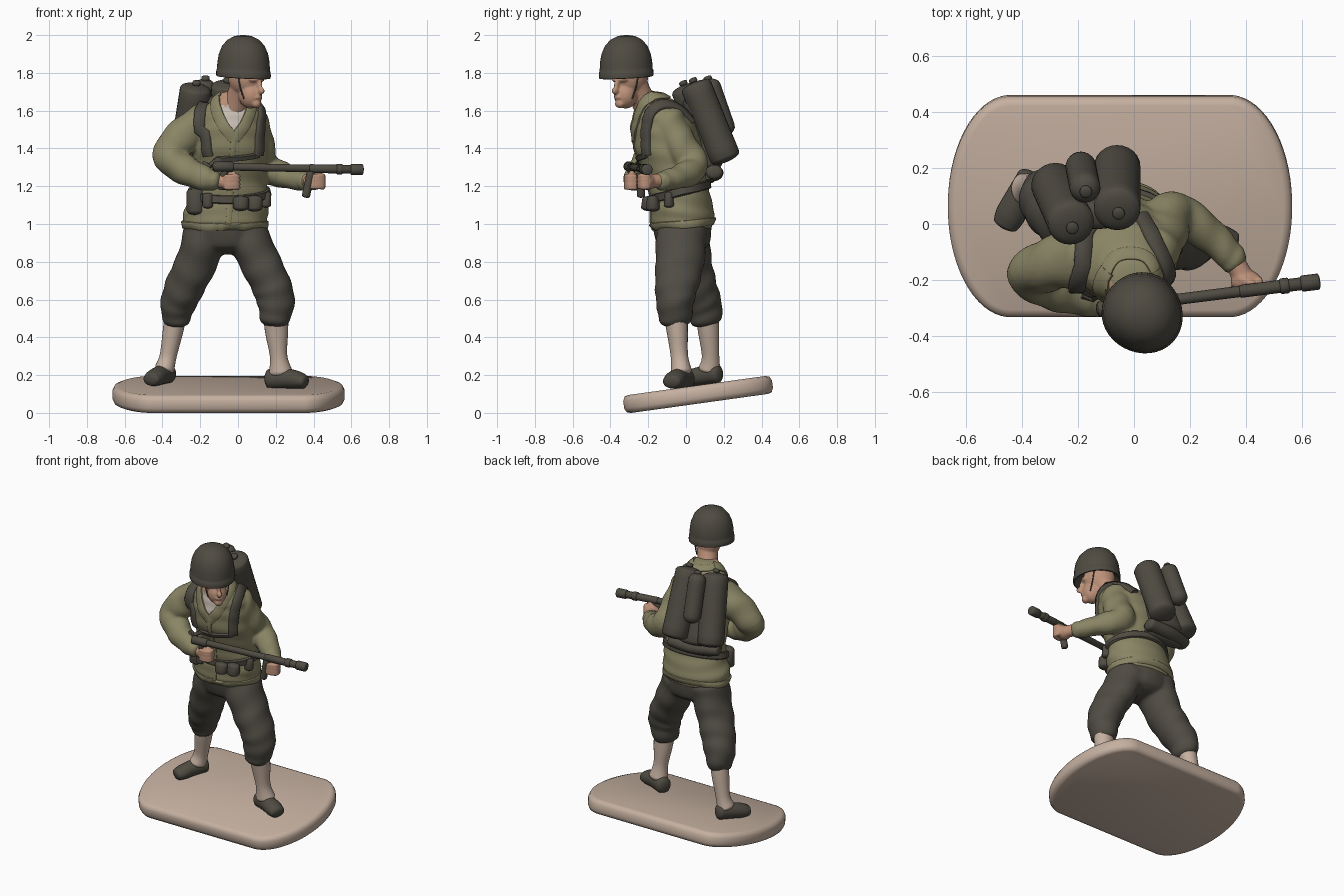
import bpy, bmesh, math
from mathutils import Vector, Matrix
from mathutils.bvhtree import BVHTree

if "Cube" in bpy.data.objects:
    bpy.data.objects.remove(bpy.data.objects["Cube"])


def material(name, r, g, b):
    m = bpy.data.materials.new(name)
    lin = [((c / 255 + 0.055) / 1.055) ** 2.4 for c in (r, g, b)]
    m.diffuse_color = (*lin, 1)
    m.use_nodes = True
    m.node_tree.nodes["Principled BSDF"].inputs["Base Color"].default_value = m.diffuse_color
    return m


TAN = material("tan", 197, 176, 160)
OLIVE = material("olive cloth", 138, 133, 101)
DARK = material("dark gear", 79, 75, 66)
TROUSER = material("dark trousers", 80, 76, 68)
SKIN = material("skin", 188, 145, 121)
SHIRT = material("undershirt", 205, 194, 184)


def finish(name, bm, mats, angle=50):
    bmesh.ops.recalc_face_normals(bm, faces=bm.faces)
    me = bpy.data.meshes.new(name)
    bm.to_mesh(me)
    bm.free()
    me.shade_smooth()
    me.set_sharp_from_angle(angle=math.radians(angle))
    for m in mats:
        me.materials.append(m)
    ob = bpy.data.objects.new(name, me)
    bpy.context.collection.objects.link(ob)
    return ob


def skin_rings(bm, rings, closed=False):
    vs = [[bm.verts.new(p) for p in r] for r in rings]
    n = len(vs[0])
    for i in range(len(vs) if closed else len(vs) - 1):
        a, b = vs[i], vs[(i + 1) % len(vs)]
        for j in range(n):
            bm.faces.new((a[j], a[(j + 1) % n], b[(j + 1) % n], b[j]))
    if not closed:
        bm.faces.new(vs[0])
        bm.faces.new(vs[-1])


def spline(pts, steps, closed=False):
    """Catmull-Rom through points of any dimension."""
    n, out = len(pts), []
    get = (lambda i: pts[i % n]) if closed else (lambda i: pts[min(max(i, 0), n - 1)])
    for i in range(n if closed else n - 1):
        for k in range(steps):
            t = k / steps
            out.append([0.5 * (2 * b + (c - a) * t + (2 * a - 5 * b + 4 * c - d) * t * t
                               + (3 * b - a - 3 * c + d) * t ** 3)
                        for a, b, c, d in zip(get(i - 1), get(i), get(i + 1), get(i + 2))])
    return out if closed else out + [list(pts[-1])]


def tube(name, pts, mat, ref=(0, 1, 0), level=False, cap=0.5, wrinkle=0, sides=24, steps=6):
    """Loft of ellipses (x, y, z, ra, rb) with rounded ends."""
    pts = [p if len(p) == 5 else (*p, p[3]) for p in pts]
    s = spline(pts, steps)
    c = [Vector(p[:3]) for p in s]
    sec = []
    for i, p in enumerate(s):
        t = (c[min(i + 1, len(c) - 1)] - c[max(i - 1, 0)]).normalized()
        sec.append((c[i], Vector((0, 0, 1)) if level else t, p[3], p[4], i))
    def ends(e, sign):
        o, t, a, b, i = e
        if level:
            sign *= math.copysign(1, c[-1].z - c[0].z)
        k = min(a, b) * cap
        return [(o + t * sign * k * math.sin(q), t, a * math.cos(q), b * math.cos(q), i)
                for q in (0.4, 0.8, 1.15, 1.45)]
    sec = ends(sec[0], -1)[::-1] + sec + ends(sec[-1], 1)
    rings = []
    for o, t, a, b, i in sec:
        u = t.cross(Vector(ref)).normalized()
        v = u.cross(t)
        ring = []
        for j in range(sides):
            q = 2 * math.pi * j / sides
            w = 1 + wrinkle * (math.sin(i * 1.15 + 2 * math.sin(q)) + 0.6 * math.sin(3 * q + i * 0.4))
            ring.append(o + u * a * w * math.cos(q) + v * b * w * math.sin(q))
        rings.append(ring)
    bm = bmesh.new()
    skin_rings(bm, rings)
    return finish(name, bm, [mat])


def blob(name, pos, rad, mat, turn=0):
    bm = bmesh.new()
    mx = Matrix.Translation(pos) @ Matrix.Rotation(turn, 4, 'Z') @ Matrix.Diagonal((*rad, 1))
    bmesh.ops.create_uvsphere(bm, u_segments=24, v_segments=14, radius=1, matrix=mx)
    return finish(name, bm, [mat])


def fuse(name, parts, mats, voxel, rule=None):
    """Melt parts into one smooth skin."""
    bm = bmesh.new()
    for p in parts:
        bm.from_mesh(p.data)
        bpy.data.objects.remove(p)
    tmp = finish("tmp", bm, [])
    r = tmp.modifiers.new("melt", 'REMESH')
    r.mode, r.voxel_size = 'VOXEL', voxel
    sm = tmp.modifiers.new("soften", 'SMOOTH')
    sm.factor, sm.iterations = 0.5, 5
    me = bpy.data.meshes.new_from_object(tmp.evaluated_get(bpy.context.evaluated_depsgraph_get()))
    bpy.data.objects.remove(tmp)
    bm = bmesh.new()
    bm.from_mesh(me)
    for f in bm.faces:
        f.material_index = rule(f) if rule else 0
    return finish(name, bm, mats, 180)


def tree_of(ob):
    return BVHTree.FromPolygons([v.co for v in ob.data.vertices], [p.vertices for p in ob.data.polygons])


def strap(name, pts, width, mat, tree, thick=0.014, closed=False):
    """Flat band that follows a surface."""
    hits = [tree.find_nearest(Vector(p))[:2] for p in spline(pts, 6, closed)]
    rings, n = [], len(hits)
    for i, (o, nor) in enumerate(hits):
        nxt, prv = (hits[(i + 1) % n], hits[i - 1]) if closed else (hits[min(i + 1, n - 1)], hits[max(i - 1, 0)])
        nor = (nor * 2 + nxt[1] + prv[1]).normalized()
        s = (nxt[0] - prv[0]).cross(nor).normalized() * width / 2
        rings.append([o - s - nor * .012, o - s + nor * thick * .6, o - s * .8 + nor * thick,
                      o + s * .8 + nor * thick, o + s + nor * thick * .6, o + s - nor * .012])
    bm = bmesh.new()
    skin_rings(bm, rings, closed)
    return finish(name, bm, [mat])


# tilted base slab with rounded corners
rings = []
for d, z in ((.03, -.048), (.01, -.041), (0, -.02), (0, .02), (.01, .041), (.03, .048)):
    ring = []
    for j in range(64):
        q = 2 * math.pi * (j + .5) / 64
        ring.append(Vector((math.copysign(.39, math.cos(q)) + (.225 - d) * math.cos(q), (.398 - d) * math.sin(q), z)))
    rings.append([Matrix.Rotation(math.radians(7.9), 3, 'X') @ p + Vector((-.05, .064, .0975)) for p in ring])
bm = bmesh.new()
skin_rings(bm, rings)
finish("base", bm, [TAN])

# trousers, bloused above the shins
fuse("trousers", [
    tube("hips", [(-.07, -.02, 1.06, .2, .15), (-.068, -.02, .98, .215, .155), (-.06, -.015, .91, .2, .145)], TROUSER, level=True),
    tube("leg", [(.04, -.02, .95, .115, .135), (.115, -.035, .8, .108, .13), (.18, -.05, .67, .105, .115),
                 (.2, -.058, .58, .1, .1), (.192, -.058, .49, .078, .088)], TROUSER, wrinkle=.03),
    tube("leg", [(-.17, -.01, .95, .12, .14), (-.22, .01, .8, .11, .125), (-.28, .05, .67, .105, .115),
                 (-.32, .09, .57, .094, .103), (-.326, .107, .49, .072, .086)], TROUSER, wrinkle=.03)], [TROUSER], .011)

# leggings and shoes
tube("left_legging", [(.2, -.055, .52, .068, .065), (.205, -.045, .42, .06, .055), (.215, -.035, .3, .046, .046), (.225, -.025, .22, .062, .056)], TAN)
tube("right_legging", [(-.328, .11, .53, .06, .062), (-.345, .12, .43, .054, .056), (-.37, .13, .3, .045, .046), (-.388, .125, .235, .052, .058)], TAN)
tube("left_shoe", [(.17, .0, .18, .05, .054), (.25, -.035, .182, .05, .053), (.31, -.06, .175, .056, .048), (.35, -.075, .165, .05, .037)], DARK, ref=(0, 0, 1))
tube("right_shoe", [(-.37, .165, .208, .048, .05), (-.41, .095, .2, .05, .05), (-.44, .035, .187, .054, .045), (-.458, .0, .178, .047, .036)], DARK, ref=(0, 0, 1))

# jacket with sleeves; the open neck shows shirt and skin
torso = tube("torso", [(-.068, -.02, .985, .217, .16), (-.065, -.02, 1.05, .226, .17), (-.05, -.03, 1.15, .208, .16),
                       (-.045, -.05, 1.25, .198, .16), (-.04, -.09, 1.38, .198, .178), (-.04, -.11, 1.5, .195, .172),
                       (-.035, -.13, 1.58, .178, .145), (-.025, -.16, 1.645, .125, .11), (-.015, -.195, 1.69, .08, .072)],
             OLIVE, level=True, cap=.2, wrinkle=.014, sides=36)
torso_tree = tree_of(torso)


def neckline(f):
    c = f.calc_center_median()
    if f.normal.y < -.1 and c.y < -.2 and abs(c.x + .02) < (c.z - 1.46) * .5 and c.z > 1.46:
        return 2 if c.z > 1.625 else 1
    return 0


jacket = fuse("jacket", [
    torso,
    tube("sleeve", [(-.17, -.12, 1.54, .105), (-.28, -.14, 1.475, .097), (-.365, -.18, 1.365, .086), (-.28, -.23, 1.285, .08),
                    (-.17, -.268, 1.24, .064), (-.12, -.28, 1.23, .052)], OLIVE, wrinkle=.04, cap=.6),
    tube("sleeve", [(.06, -.1, 1.54, .1), (.1, -.04, 1.43, .09), (.135, .035, 1.31, .084), (.24, -.015, 1.258, .068),
                    (.33, -.1, 1.232, .055), (.36, -.135, 1.226, .05)], OLIVE, wrinkle=.04, cap=.6)],
    [OLIVE, SHIRT, SKIN], .0095, neckline)
jacket_tree = tree_of(jacket)

# collar, lapels, front placket, hem
for s in (-1, 1):
    strap("lapel", [(-.02, -.28, 1.45), (-.02 + s * .065, -.28, 1.53), (-.02 + s * .095, -.24, 1.62), (-.01 + s * .075, -.17, 1.67)],
          .06, OLIVE, jacket_tree, .011)
strap("collar", [(-.1, -.22, 1.66), (-.07, -.13, 1.67), (-.01, -.11, 1.67), (.05, -.13, 1.67), (.08, -.22, 1.66)], .05, OLIVE, jacket_tree, .009)
strap("placket", [(-.02, -.29, 1.47), (-.03, -.28, 1.3), (-.04, -.2, 1.15), (-.05, -.2, .99)], .03, OLIVE, torso_tree, .006)


def loop(cx, cy, a, b, z, slope):
    return [(cx + a * math.cos(q * math.pi / 8), cy + b * math.sin(q * math.pi / 8),
             z + slope * b * math.sin(q * math.pi / 8)) for q in range(16)]


strap("hem", loop(-.067, -.02, .23, .175, .995, .1), .04, OLIVE, torso_tree, .008, True)

# belt, pouches and harness
strap("belt", loop(-.05, -.03, .21, .165, 1.17, .25), .045, DARK, torso_tree, .014, True)
for x, y, z, r, h in ((-.222, -.125, 1.12, .05, .05), (-.16, -.175, 1.125, .028, .03), (.015, -.2, 1.11, .042, .022),
                      (.088, -.175, 1.11, .042, .025), (.145, -.09, 1.13, .03, .03)):
    tube("pouch", [(x, y, z + h, r, r * .75), (x, y, z - h, r, r * .9)], DARK, level=True, steps=2)
strap("right_shoulder_strap", [(-.17, -.25, 1.35), (-.2, -.27, 1.47), (-.2, -.21, 1.61), (-.17, -.09, 1.66), (-.17, .02, 1.58)],
      .06, DARK, jacket_tree, .016)
strap("left_shoulder_strap", [(.12, -.22, 1.36), (.135, -.23, 1.47), (.11, -.17, 1.6), (.07, -.06, 1.62), (.02, .02, 1.54)],
      .06, DARK, jacket_tree, .016)
strap("chest_strap", [(-.18, -.25, 1.33), (-.03, -.29, 1.33), (.12, -.22, 1.36)], .03, DARK, jacket_tree)

# twin tanks, small bottle, frame
tube("left_tank", [(-.06, .055, 1.725, .083), (-.06, .205, 1.355, .083)], DARK, cap=.35)
tube("right_tank", [(-.225, .005, 1.71, .083), (-.285, .14, 1.33, .083)], DARK, cap=.35)
tube("small_bottle", [(-.175, .13, 1.725, .055), (-.19, .205, 1.51, .055)], DARK, cap=.8)
for x, y, z in ((-.055, .04, 1.755), (-.22, -.012, 1.74), (-.172, .118, 1.765)):
    tube("valve", [(x, y, z, .022), (x, y - .005, z + .012, .022)], DARK, sides=12, steps=2, cap=.3)
tube("back_plate", [(-.13, .03, 1.65, .11, .05), (-.165, .13, 1.31, .13, .065)], DARK)
tube("pack_shelf", [(-.31, .1, 1.275, .04, .05), (-.15, .14, 1.27, .045, .055), (.0, .15, 1.275, .038, .045)], DARK)
tube("pack_pad", [(-.17, .08, 1.31, .14, .06), (-.14, .11, 1.235, .15, .045)], DARK, level=True)

# head, turned to its left
HC, TURN = Vector((.045, -.298, 1.745)), math.radians(45)


def face(x, y, z):
    return HC + Matrix.Rotation(TURN, 3, 'Z') @ Vector((x, y, z))


fuse("head", [
    blob("skull", face(0, .01, .03), (.08, .1, .1), SKIN, TURN),
    blob("jaw", face(0, -.03, -.062), (.06, .066, .072), SKIN, TURN),
    blob("chin", face(0, -.074, -.108), (.028, .024, .024), SKIN, TURN),
    blob("nose", face(0, -.108, -.04), (.015, .024, .02), SKIN, TURN),
    blob("nose", face(0, -.096, -.01), (.013, .018, .03), SKIN, TURN),
    blob("brow", face(0, -.075, .02), (.055, .028, .018), SKIN, TURN),
    blob("mouth", face(0, -.088, -.074), (.026, .016, .014), SKIN, TURN),
    tube("neck", [(-.02, -.2, 1.6, .07), (.005, -.24, 1.68, .064), (.03, -.275, 1.75, .067)], SKIN)], [SKIN], .006)

# helmet with flared rim, and chin strap
rings = []
for r, z in ((.01, 2.0), (.045, 1.995), (.083, 1.975), (.111, 1.942), (.128, 1.9), (.135, 1.86), (.137, 1.83), (.138, 1.815),
             (.141, 1.81), (.142, 1.79), (.141, 1.778), (.135, 1.776), (.122, 1.8), (.08, 1.83)):
    rings.append([Vector((.026, -.314, z - .01 * math.sin(q) * -1 * (r > .1) * (z < 1.85))) + Matrix.Rotation(TURN, 3, 'Z') @
                  Vector((r * math.cos(q), r * (1.04 - .06 * math.sin(q)) * math.sin(q), 0))
                  for q in (2 * math.pi * j / 40 for j in range(40))])
bm = bmesh.new()
skin_rings(bm, rings)
finish("helmet", bm, [DARK])
for s in (-1, 1):
    tube("chin_strap", [(*face(s * .08, -.015, .05), .004), (*face(s * .073, -.025, -.02), .004), (*face(s * .06, -.04, -.08), .004)],
         DARK, sides=8, steps=3)


# long nozzle held across the body
def gun_at(x):
    return (x, -.305 + .126 * (x + .13), 1.305 - .022 * (x + .13))


def rod(name, x0, x1, r):
    tube(name, [(*gun_at(x0), r), (*gun_at(x1), r)], DARK, sides=16, steps=2, cap=.25)


rod("nozzle_pipe", -.13, .64, .02)
rod("nozzle_muzzle", .6, .658, .029)
rod("nozzle_ring", .525, .55, .028)
rod("nozzle_sleeve", .38, .6, .023)
rod("nozzle_rear", -.125, -.03, .027)
tube("front_grip", [(.385, -.24, 1.27, .022), (.36, -.238, 1.15, .022)], DARK, sides=12)
tube("rear_grip", [(-.07, -.29, 1.28, .02), (-.09, -.275, 1.19, .02)], DARK, sides=12)

# hands with curled fingers
for name, c, wrist in (("right_hand", (-.05, -.275, 1.222), (-.13, -.277, 1.228)), ("left_hand", (.4, -.205, 1.225), (.355, -.13, 1.23))):
    x, y, z = c
    parts = [blob("palm", c, (.056, .042, .046), SKIN),
             tube("wrist", [(*wrist, .038), (x, y, z, .038)], SKIN),
             tube("thumb", [(x - .02, y + .01, z + .03, .016), (x + .03, y - .015, z + .05, .014)], SKIN, sides=10)]
    for i in range(4):
        h = z + .03 - .02 * i
        parts.append(tube("finger", [(x + .045, y + .01, h, .013), (x + .05, y - .025, h, .013), (x + .01, y - .043, h, .012),
                                     (x - .02, y - .038, h, .011)], SKIN, ref=(0, 0, 1), sides=10, steps=3))
    fuse(name, parts, [SKIN], .0065)
